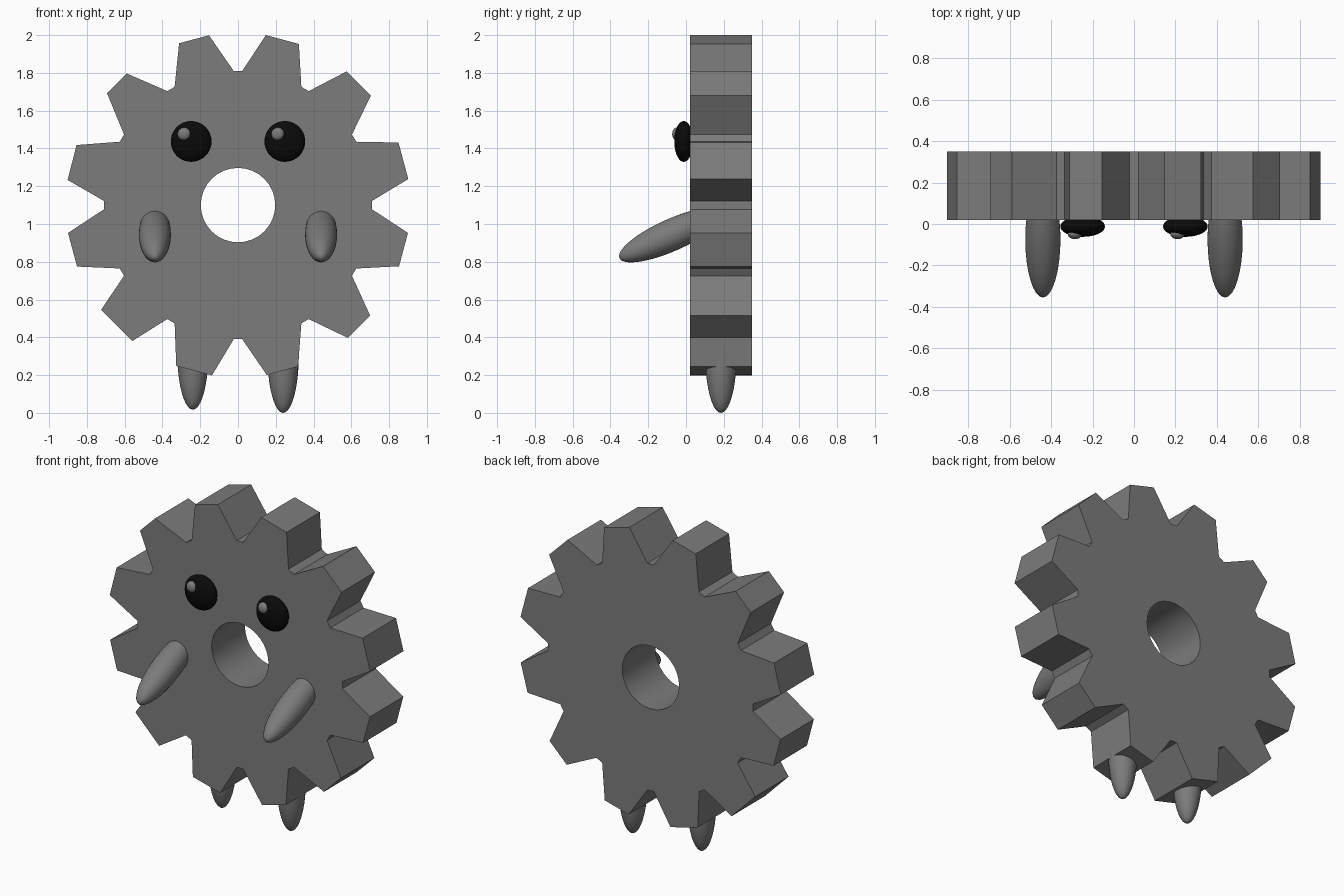
import bpy, bmesh, math

if "Cube" in bpy.data.objects:
    bpy.data.objects.remove(bpy.data.objects["Cube"])

def material(name, v):
    m = bpy.data.materials.new(name)
    m.diffuse_color = (v, v, v, 1)
    m.use_nodes = True
    m.node_tree.nodes["Principled BSDF"].inputs["Base Color"].default_value = m.diffuse_color
    return m

grey = material("iron grey", 0.2)
black = material("eye black", 0.003)

CENTRE_Z, ROOT_R, TIP_R, HOLE_R = 1.10, 0.71, 0.912, 0.197
FRONT_Y, BACK_Y = 0.02, 0.35

def polar(r, deg):
    a = math.radians(deg)
    return (r * math.cos(a), FRONT_Y, CENTRE_Z + r * math.sin(a))

def ellipsoid(name, loc, radii, mat, tilt=0):
    bpy.ops.mesh.primitive_uv_sphere_add(segments=32, ring_count=20, location=loc,
                                         rotation=(math.radians(tilt), 0, 0))
    ob = bpy.context.object
    ob.name = name
    ob.scale = radii
    ob.data.materials.append(mat)
    bpy.ops.object.shade_smooth()
    return ob

# Gear body: hand-cut teeth, each with its own slightly uneven tip angles
tips = [(8.7, 21.3), (39.5, 50.9), (69.3, 80.7), (99.7, 110), (130.2, 139.5), (159.6, 171.6),
        (189.3, 200.9), (217.4, 232.1), (249, 261.3), (279.6, 290.4), (309.6, 320.1), (339.2, 350.7)]
outline = []
for i, (a, b) in enumerate(tips):
    mid = 15 + 30 * i
    outline += [polar(ROOT_R, mid - 13.2), polar(TIP_R, a), polar(TIP_R, b), polar(ROOT_R, mid + 13.2)]
hole = [polar(HOLE_R, 360 * i / 32) for i in range(32)]

bm = bmesh.new()
edges = []
for loop in (outline, hole):
    vs = [bm.verts.new(p) for p in loop]
    edges += [bm.edges.new((vs[i - 1], vs[i])) for i in range(len(vs))]
bmesh.ops.triangle_fill(bm, use_beauty=True, edges=edges, normal=(0, -1, 0))
ext = bmesh.ops.extrude_face_region(bm, geom=bm.faces[:], use_keep_orig=True)
moved = [g for g in ext["geom"] if isinstance(g, bmesh.types.BMVert)]
bmesh.ops.translate(bm, verts=moved, vec=(0, BACK_Y - FRONT_Y, 0))
bmesh.ops.recalc_face_normals(bm, faces=bm.faces[:])
mesh = bpy.data.meshes.new("gear_body")
bm.to_mesh(mesh)
bm.free()
gear = bpy.data.objects.new("gear_body", mesh)
bpy.context.collection.objects.link(gear)
mesh.materials.append(grey)
bpy.context.view_layer.objects.active = gear
gear.select_set(True)
bpy.ops.object.shade_smooth_by_angle(angle=math.radians(15))

# Arms, eyes and legs on each side
for side, s in (("left", -1), ("right", 1)):
    ellipsoid(side + "_arm", (s * 0.44, -0.074, 0.943), (0.085, 0.305, 0.085), grey, 24)
    ellipsoid(side + "_eye", (s * 0.248, -0.012, 1.437), (0.108, 0.05, 0.108), black)
    ellipsoid(side + "_eye_glint", (s * 0.248 - 0.037, -0.048, 1.476), (0.035, 0.025, 0.035), grey)
    ellipsoid(side + "_leg", (s * 0.239, 0.185, 0.305 if s > 0 else 0.322), (0.083, 0.083, 0.305), grey)
